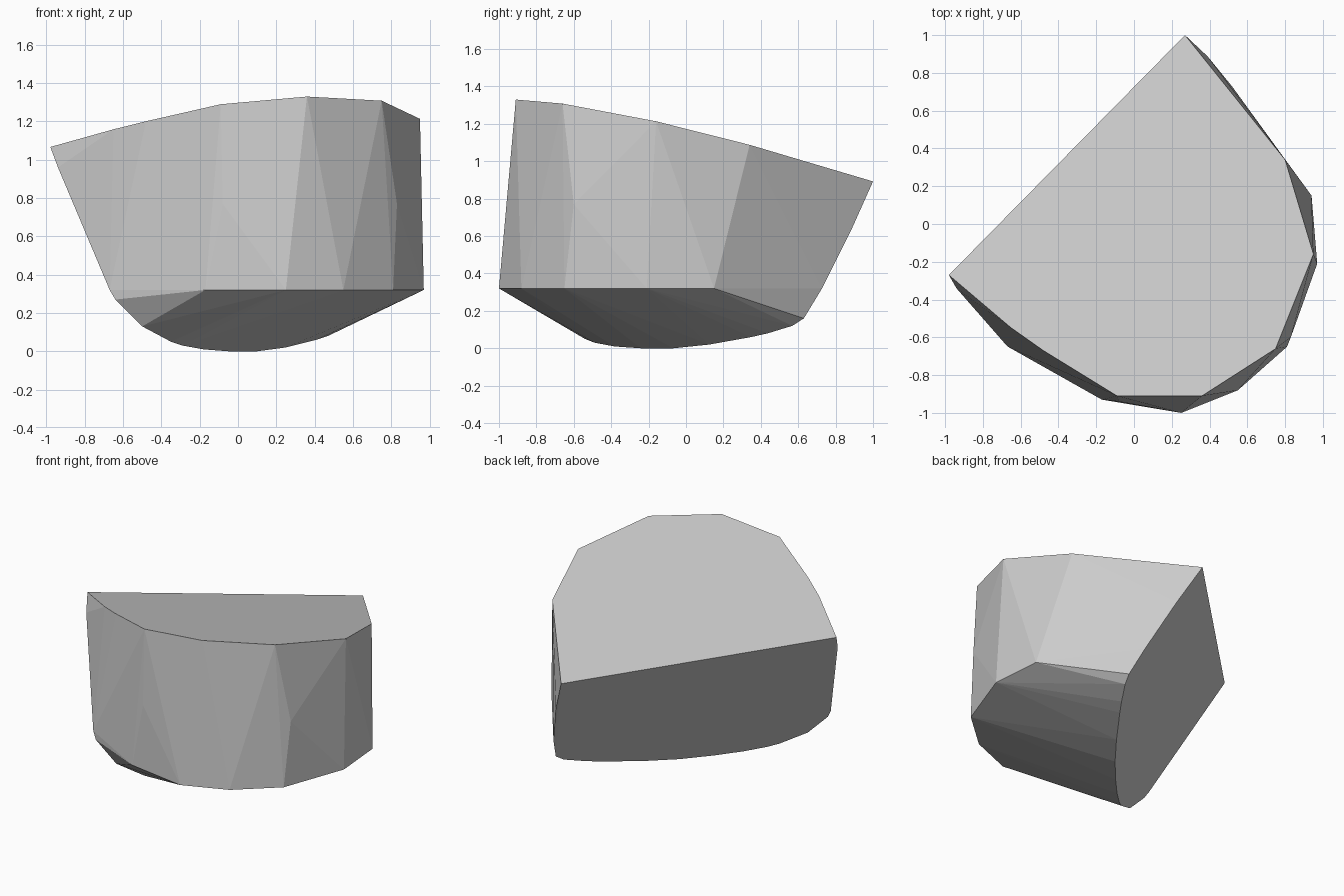
import bpy, bmesh, math

if "Cube" in bpy.data.objects:
    bpy.data.objects.remove(bpy.data.objects["Cube"])


def top(x, y):
    # sloping flat top
    return (x, y, 1.093 + 0.089 * x - 0.225 * y)


def cut(x, z):
    # leaning flat cut on the back left side
    return (x, (x - 0.159 + 0.838 * z) / 0.865, z)


# outline of the sloping top
points = [top(x, y) for x, y in [
    (0.27, 1.0), (0.8, 0.34), (0.95, -0.16), (0.75, -0.66), (0.36, -0.91),
    (-0.09, -0.91), (-0.48, -0.67), (-0.65, -0.55), (-0.98, -0.27)]]

# outline of the flat cut, rounded at the bottom
points += [cut(x, z) for x, z in [
    (-0.94, 0.96), (-0.67, 0.32), (-0.64, 0.27), (-0.5, 0.13), (-0.35, 0.05),
    (-0.29, 0.03), (-0.18, 0.01), (-0.05, 0), (0.1, 0), (0.25, 0.02),
    (0.41, 0.06), (0.47, 0.08), (0.55, 0.12), (0.57, 0.16), (0.52, 0.32),
    (0.39, 0.64)]]

# level rim where the wall meets the underside
points += [(x, y, 0.32) for x, y in [
    (-0.52, -0.71), (-0.17, -0.93), (0.25, -1.0), (0.55, -0.88),
    (0.81, -0.65), (0.97, -0.21), (0.94, 0.15)]]

# small bulges in the wall
points += [(0.83, -0.6, 0.77), (-0.08, -0.94, 0.77)]

# faceted rock chunk wrapped around the outlines
bm = bmesh.new()
for p in points:
    bm.verts.new(p)
hull = bmesh.ops.convex_hull(bm, input=bm.verts[:])
loose = {g for g in hull["geom_interior"] + hull["geom_unused"]
         if isinstance(g, bmesh.types.BMVert)}
bmesh.ops.delete(bm, geom=list(loose), context='VERTS')
bmesh.ops.dissolve_limit(bm, angle_limit=math.radians(1),
                         verts=bm.verts[:], edges=bm.edges[:])
bmesh.ops.recalc_face_normals(bm, faces=bm.faces[:])
mesh = bpy.data.meshes.new("rock_chunk")
bm.to_mesh(mesh)
bm.free()

grey = bpy.data.materials.new("light grey stone")
grey.diffuse_color = (0.6, 0.6, 0.6, 1)
grey.use_nodes = True
grey.node_tree.nodes["Principled BSDF"].inputs["Base Color"].default_value = grey.diffuse_color
mesh.materials.append(grey)
bpy.context.collection.objects.link(bpy.data.objects.new("rock_chunk", mesh))
